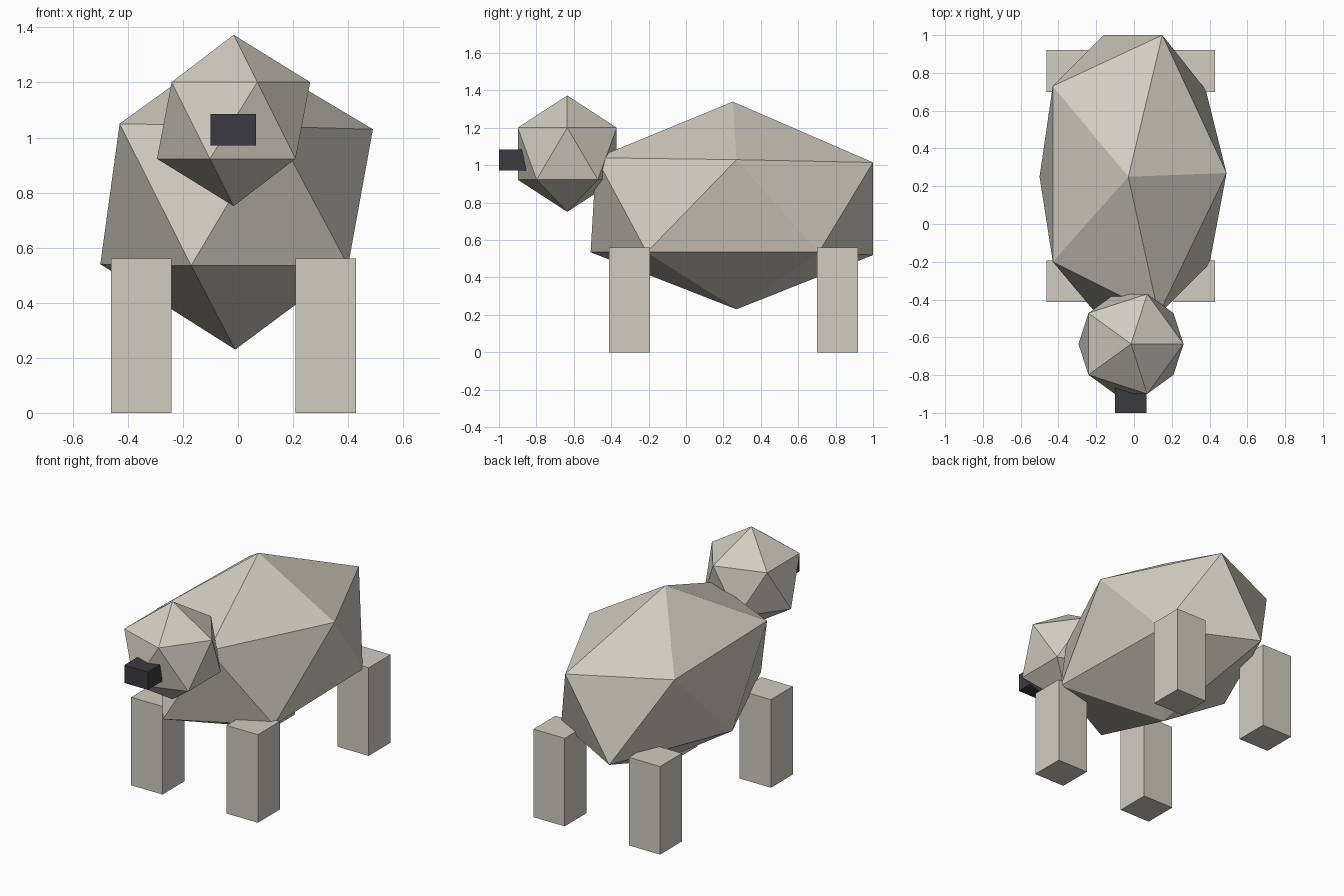
import bpy, bmesh
from mathutils import Matrix, Vector

if "Cube" in bpy.data.objects:
    bpy.data.objects.remove(bpy.data.objects["Cube"])


def material(name, rgb):
    m = bpy.data.materials.new(name)
    m.diffuse_color = (*rgb, 1)
    m.use_nodes = True
    m.node_tree.nodes["Principled BSDF"].inputs["Base Color"].default_value = m.diffuse_color
    return m


WOOL = material("warm_cream", (0.64, 0.605, 0.535))
DARK = material("charcoal", (0.045, 0.042, 0.054))


def add_object(name, bm, mat):
    bmesh.ops.recalc_face_normals(bm, faces=bm.faces)
    mesh = bpy.data.meshes.new(name)
    bm.to_mesh(mesh)
    bm.free()
    mesh.materials.append(mat)
    obj = bpy.data.objects.new(name, mesh)
    bpy.context.collection.objects.link(obj)
    return obj


def box(name, low, high, mat):
    low, high = Vector(low), Vector(high)
    bm = bmesh.new()
    bmesh.ops.create_cube(bm, size=1, matrix=Matrix.Translation((low + high) / 2)
                          @ Matrix.Diagonal((*(high - low), 1)))
    return add_object(name, bm, mat)


# Body: slightly irregular, stretched twenty-sided form
lower_tip, upper_tip = (-0.01, 0.27, 0.23), (-0.03, 0.25, 1.34)
lower_ring = [(0.40, -0.21, 0.535), (-0.17, -0.51, 0.535), (-0.50, 0.25, 0.54),
              (-0.16, 1.00, 0.52), (0.38, 0.71, 0.535)]
upper_ring = [(0.13, -0.48, 1.04), (-0.43, -0.20, 1.05), (-0.43, 0.73, 1.03),
              (0.15, 1.00, 1.015), (0.49, 0.27, 1.03)]
bm = bmesh.new()
low = [bm.verts.new(p) for p in lower_ring]
top = [bm.verts.new(p) for p in upper_ring]
tip_low, tip_top = bm.verts.new(lower_tip), bm.verts.new(upper_tip)
for i in range(5):
    j = (i + 1) % 5
    bm.faces.new((tip_low, low[j], low[i]))
    bm.faces.new((low[i], low[j], top[i]))
    bm.faces.new((top[i], low[j], top[j]))
    bm.faces.new((tip_top, top[i], top[j]))
add_object("body", bm, WOOL)

# Head: regular twenty-sided ball
bm = bmesh.new()
bmesh.ops.create_icosphere(bm, subdivisions=1, radius=0.311,
                           matrix=Matrix.Translation((-0.016, -0.635, 1.062)))
add_object("head", bm, WOOL)

# Snout block
box("snout", (-0.10, -1.0, 0.972), (0.066, -0.835, 1.085), DARK)

# Four square legs
for side, x in (("left", -0.462), ("right", 0.209)):
    for end, y in (("front", -0.413), ("back", 0.70)):
        box(f"{end}_{side}_leg", (x, y, 0), (x + 0.22, y + 0.22, 0.56), WOOL)
